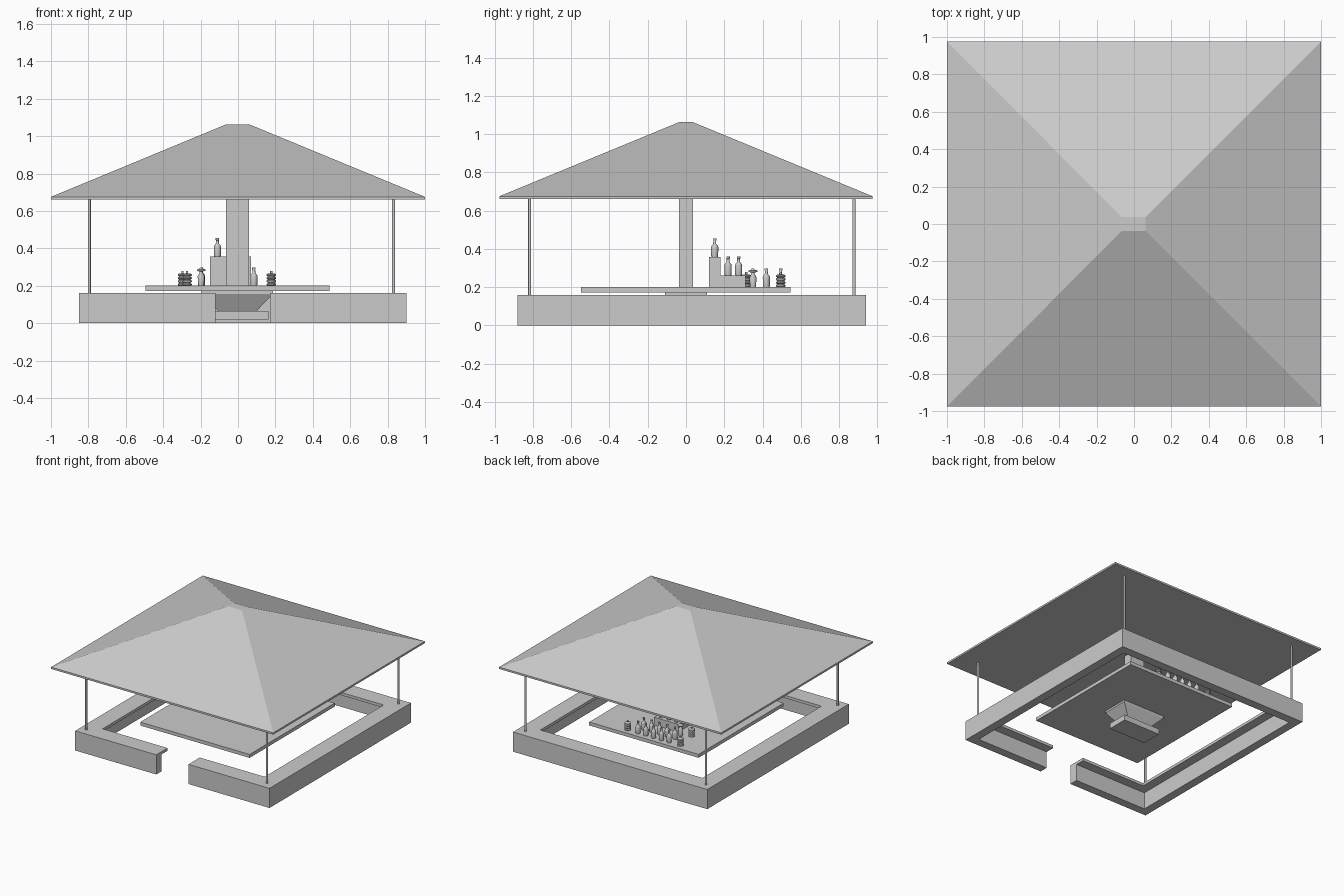
import bpy, bmesh, math

if "Cube" in bpy.data.objects:
    bpy.data.objects.remove(bpy.data.objects["Cube"])


def make_object(name, bm):
    bmesh.ops.recalc_face_normals(bm, faces=bm.faces)
    me = bpy.data.meshes.new(name)
    bm.to_mesh(me)
    bm.free()
    ob = bpy.data.objects.new(name, me)
    bpy.context.collection.objects.link(ob)
    return ob


def loft(name, rings, closed=False):
    """Join equal-length point rings with quads and cap both ends."""
    bm = bmesh.new()
    vs = [[bm.verts.new(p) for p in r] for r in rings]
    n = len(vs[0])
    for a, b in zip(vs, vs[1:]):
        for i in range(n):
            bm.faces.new((a[i], a[(i + 1) % n], b[(i + 1) % n], b[i]))
    bm.faces.new(vs[0])
    bm.faces.new(vs[-1])
    return make_object(name, bm)


def rect(x0, x1, y0, y1, z):
    return [(x0, y0, z), (x1, y0, z), (x1, y1, z), (x0, y1, z)]


def box(name, x0, x1, y0, y1, z0, z1):
    return loft(name, [rect(x0, x1, y0, y1, z0), rect(x0, x1, y0, y1, z1)])


def lathe(name, profile, x, y, z, sides=12):
    rings = [[(x + r * math.cos(2 * math.pi * i / sides),
               y + r * math.sin(2 * math.pi * i / sides), z + h)
              for i in range(sides)] for r, h in profile]
    ob = loft(name, rings)
    bpy.ops.object.select_all(action='DESELECT')
    ob.select_set(True)
    bpy.context.view_layer.objects.active = ob
    bpy.ops.object.shade_smooth_by_angle(angle=math.radians(40))
    return ob


# Hipped roof with a thin eave and a small flat top
loft("roof", [rect(-1, 1, -0.975, 0.975, 0.66), rect(-1, 1, -0.975, 0.975, 0.675),
              rect(-0.065, 0.062, -0.037, 0.037, 1.062)])

# Counter: L-shaped section swept around, with an opening at the front
section = [(0, 0), (0, 0.16), (0.145, 0.16), (0.145, 0.137), (0.07, 0.137), (0.07, 0)]
X0, X1, Y0, Y1 = -0.85, 0.9, -0.88, 0.94
path = [
    lambda d: (0.17, Y0 + d),
    lambda d: (X1 - d, Y0 + d),
    lambda d: (X1 - d, Y1 - d),
    lambda d: (X0 + d, Y1 - d),
    lambda d: (X0 + d, Y0 + d),
    lambda d: (-0.12, Y0 + d),
]
loft("counter", [[(*p(d), z) for d, z in section] for p in path])

# Corner posts
for i, px in enumerate((-0.795, 0.832)):
    for j, py in enumerate((-0.817, 0.878)):
        lathe(f"roof_post_{i}{j}", [(0.008, 0), (0.008, 0.505)], px, py, 0.157)

# Centre: column, table top and pedestal
box("column", -0.065, 0.06, -0.037, 0.037, 0.2, 0.662)
box("table_top", -0.495, 0.49, -0.55, 0.545, 0.172, 0.2)
loft("pedestal", [rect(-0.105, 0.1, -0.055, 0.055, 0.065),
                  rect(-0.195, 0.187, -0.11, 0.11, 0.157),
                  rect(-0.195, 0.187, -0.11, 0.11, 0.172)])
box("pedestal_foot", -0.17, 0.162, -0.085, 0.085, 0.02, 0.065)

# Stepped bottle rack
box("upper_shelf", -0.15, 0.07, 0.12, 0.18, 0.2, 0.357)
box("lower_shelf", -0.15, 0.07, 0.18, 0.31, 0.2, 0.262)

# Bottles
bottle = [(0.017, 0), (0.018, 0.004), (0.019, 0.05), (0.016, 0.06), (0.008, 0.069),
          (0.007, 0.086), (0.009, 0.088), (0.009, 0.097)]
spots = [(-0.11 + 0.07 * i, y, z) for i in range(3)
         for y, z in ((0.15, 0.357), (0.22, 0.262), (0.275, 0.262))]
spots += [(-0.195 + 0.07 * i, y, 0.2) for i in range(5) for y in (0.42, 0.495)]
for k, s in enumerate(spots):
    lathe(f"bottle_{k}", bottle, *s)

# Shaker with a flat wide cap
lathe("shaker", [(0.015, 0), (0.019, 0.05), (0.009, 0.068), (0.008, 0.076), (0.023, 0.08),
                 (0.023, 0.086), (0.009, 0.092), (0.006, 0.097)], -0.197, 0.35, 0.2)

# Stacks of small dishes with a pin on top
stack = []
for i in range(4):
    h = 0.017 * i
    stack += [(0.019, h), (0.025, h + 0.004), (0.025, h + 0.01), (0.019, h + 0.014)]
stack += [(0.006, 0.066), (0.006, 0.078)]
for k, (sx, sy) in enumerate(((0.178, 0.495), (-0.297, 0.495), (-0.272, 0.315))):
    lathe(f"dish_stack_{k}", stack, sx, sy, 0.2)
